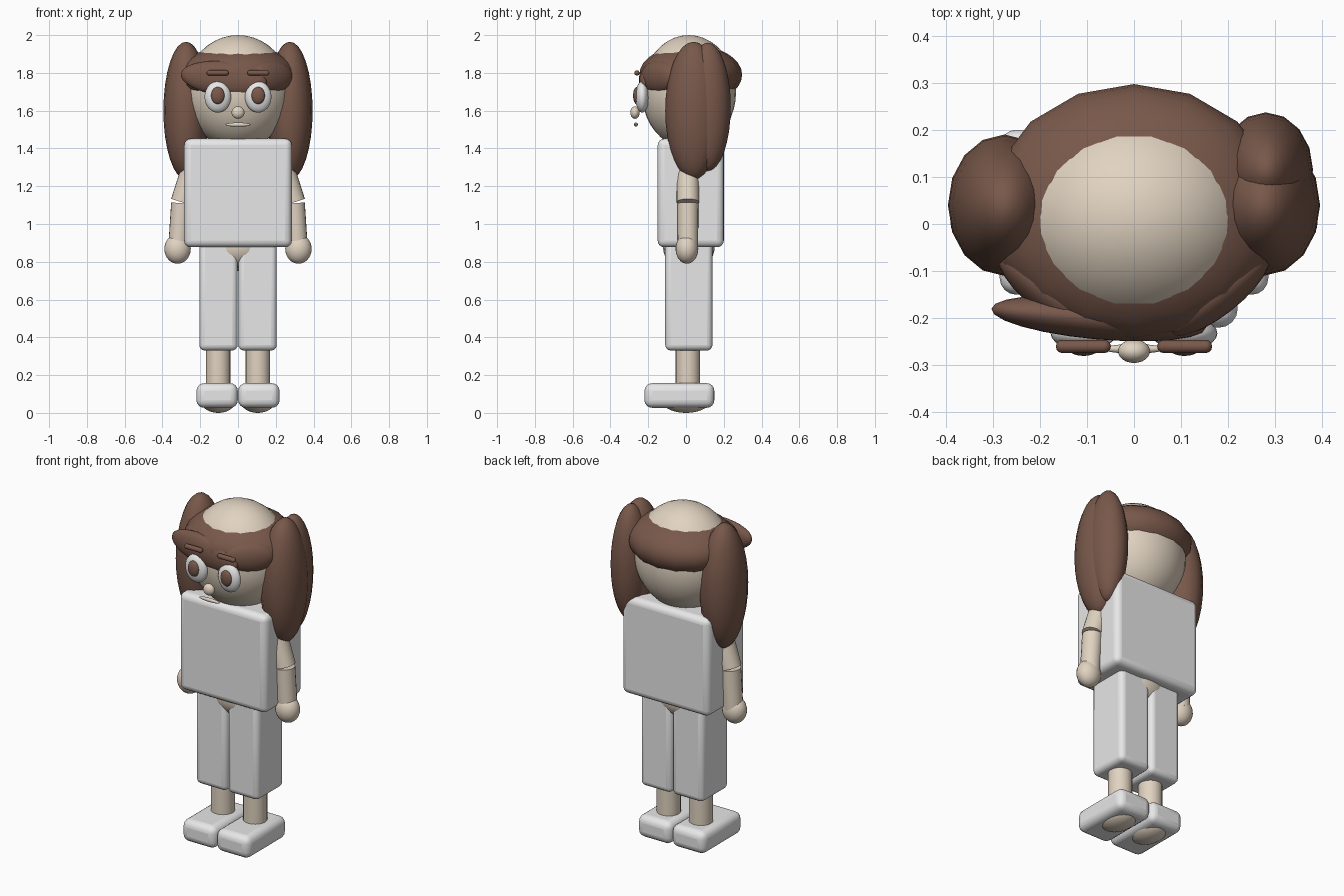
import bpy
import math
from mathutils import Vector

if "Cube" in bpy.data.objects:
    bpy.data.objects.remove(bpy.data.objects["Cube"])


def material(name, rgb):
    m = bpy.data.materials.new(name)
    m.diffuse_color = (*rgb, 1)
    m.use_nodes = True
    m.node_tree.nodes["Principled BSDF"].inputs["Base Color"].default_value = m.diffuse_color
    return m


SKIN = material("skin", (0.75, 0.65, 0.53))
HAIR = material("brown", (0.19, 0.098, 0.069))
WHITE = material("white", (0.80, 0.80, 0.80))


def finish(name, mat, angle=40):
    o = bpy.context.object
    o.name = name
    o.data.materials.append(mat)
    bpy.ops.object.shade_smooth_by_angle(angle=math.radians(angle))
    return o


def ball(name, mat, loc, radii, rot=(0, 0, 0), seg=24, rings=16):
    bpy.ops.mesh.primitive_uv_sphere_add(segments=seg, ring_count=rings, radius=1, location=loc,
                                         rotation=[math.radians(a) for a in rot])
    bpy.context.object.scale = radii
    bpy.ops.object.transform_apply(location=False, rotation=False, scale=True)
    return finish(name, mat, 80)


def box(name, mat, lo, hi, bevel):
    lo, hi = Vector(lo), Vector(hi)
    bpy.ops.mesh.primitive_cube_add(size=1, location=(lo + hi) / 2)
    o = bpy.context.object
    o.scale = hi - lo
    bpy.ops.object.transform_apply(location=False, rotation=False, scale=True)
    b = o.modifiers.new("rounding", "BEVEL")
    b.width = bevel
    b.segments = 4
    return finish(name, mat, 50)


def tube(name, mat, a, b, r1, r2, seg=20):
    a, b = Vector(a), Vector(b)
    d = b - a
    bpy.ops.mesh.primitive_cone_add(vertices=seg, radius1=r1, radius2=r2, depth=d.length,
                                    location=(a + b) / 2)
    bpy.context.object.rotation_euler = d.to_track_quat("Z", "Y").to_euler()
    return finish(name, mat)


# Head, hair band and the sweeping fringe
ball("head", SKIN, (0, 0.015, 1.70), (0.28, 0.25, 0.30), seg=32, rings=20)
ball("hair_band", HAIR, (0, 0.025, 1.79), (0.31, 0.272, 0.16), seg=16, rings=16)
ball("fringe", HAIR, (-0.075, -0.20, 1.77), (0.23, 0.045, 0.09), rot=(0, 6, -5))

# Face centre
ball("nose", SKIN, (0, -0.27, 1.59), (0.034, 0.025, 0.033))
ball("mouth", SKIN, (0, -0.265, 1.526), (0.067, 0.01, 0.011))

# Clothing body and hips
box("torso", WHITE, (-0.285, -0.15, 0.877), (0.285, 0.20, 1.452), 0.035)
ball("hips", SKIN, (0, 0.015, 0.88), (0.17, 0.137, 0.13))

# Paired parts
for s, side in ((-1, "left"), (1, "right")):
    # Hair at the temple and the long bunch
    ball(side + "_temple_hair", HAIR, (s * 0.175, -0.145, 1.78), (0.14, 0.05, 0.085),
         rot=(0, 0, s * 38))
    ball(side + "_hair_bunch", HAIR, (s * 0.275, 0.04, 1.60), (0.12, 0.15, 0.365),
         seg=16, rings=16)

    # Eye, pupil and eyebrow
    ball(side + "_eye", WHITE, (s * 0.107, -0.232, 1.673), (0.07, 0.036, 0.083))
    ball(side + "_pupil", HAIR, (s * 0.107, -0.26, 1.68), (0.036, 0.02, 0.046))
    tube(side + "_eyebrow", HAIR, (s * 0.063, -0.26, 1.80), (s * 0.152, -0.26, 1.80),
         0.014, 0.014, 12)
    for x in (0.063, 0.152):
        ball(side + "_eyebrow_end", HAIR, (s * x, -0.26, 1.80), (0.014,) * 3, seg=12, rings=8)

    # Arm
    tube(side + "_upper_arm", SKIN, (s * 0.235, 0.01, 1.31), (s * 0.297, 0.01, 1.115), 0.06, 0.06)
    tube(side + "_forearm", SKIN, (s * 0.298, 0.01, 1.11), (s * 0.315, 0.01, 0.88), 0.056, 0.054)
    ball(side + "_hand", SKIN, (s * 0.32, 0.005, 0.868), (0.07, 0.06, 0.078))

    # Trouser leg, shin, shoe and rounded sole
    xs = sorted((s * 0.002, s * 0.205))
    box(side + "_trouser_leg", WHITE, (xs[0], -0.11, 0.33), (xs[1], 0.14, 0.91), 0.03)
    tube(side + "_shin", SKIN, (s * 0.105, 0.01, 0.10), (s * 0.105, 0.01, 0.40), 0.065, 0.065)
    xs = sorted((s * 0.001, s * 0.22))
    box(side + "_shoe", WHITE, (xs[0], -0.22, 0.027), (xs[1], 0.15, 0.157), 0.04)
    ball(side + "_sole", SKIN, (s * 0.105, 0, 0.06), (0.09, 0.125, 0.06))

# Second strand on the right bunch
ball("right_back_strand", HAIR, (0.28, 0.115, 1.62), (0.10, 0.122, 0.34), seg=16, rings=16)
